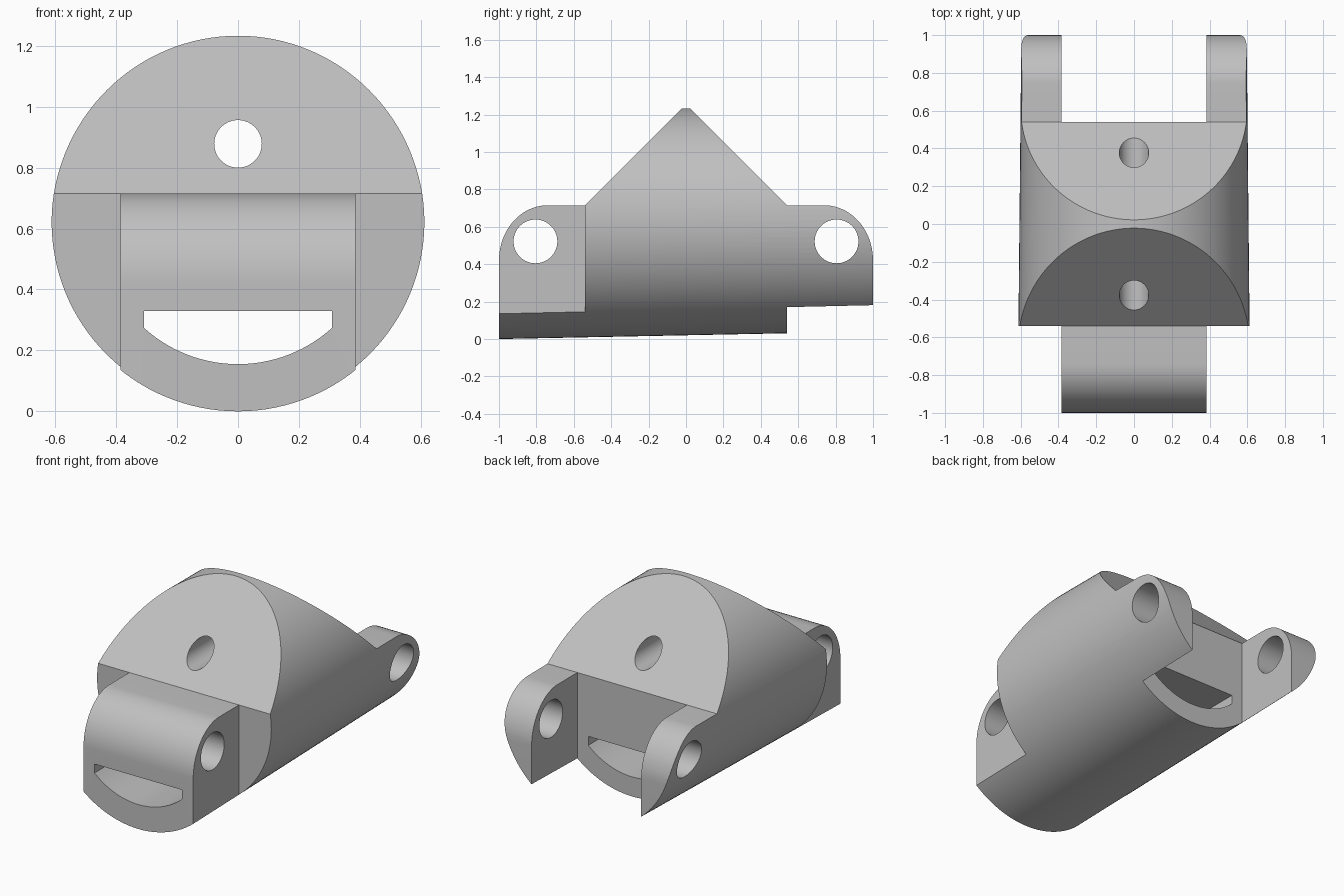
import bpy, bmesh
from math import sin, cos, pi, radians, sqrt

if "Cube" in bpy.data.objects:
    bpy.data.objects.remove(bpy.data.objects["Cube"], do_unlink=True)

TOP = 1.233        # level crown line of the tapered barrel
SHOULDER = 0.54    # where the sloped faces end and the lugs begin
DECK = 0.715       # height of the lug tops
LUG = 0.385        # half width of the hinge tongue and fork gap


def loft(name, rings):
    """Closed solid skinned through rings of equal length."""
    bm = bmesh.new()
    rows = [[bm.verts.new(p) for p in ring] for ring in rings]
    n = len(rows[0])
    for a, b in zip(rows, rows[1:]):
        for i in range(n):
            j = (i + 1) % n
            bm.faces.new((a[i], a[j], b[j], b[i]))
    bm.faces.new(rows[0])
    bm.faces.new(rows[-1])
    bmesh.ops.recalc_face_normals(bm, faces=bm.faces)
    mesh = bpy.data.meshes.new(name)
    bm.to_mesh(mesh)
    bm.free()
    obj = bpy.data.objects.new(name, mesh)
    bpy.context.collection.objects.link(obj)
    return obj


def circle(u, v, r, n):
    return [(u + r * cos(2 * pi * i / n), v + r * sin(2 * pi * i / n)) for i in range(n)]


def along_x(name, profile, x0, x1):
    return loft(name, [[(x, y, z) for y, z in profile] for x in (x0, x1)])


def along_y(name, profile, y0, y1):
    return loft(name, [[(x, y, z) for x, z in profile] for y in (y0, y1)])


def box(name, x0, x1, y0, y1):
    return along_y(name, [(x0, -1), (x1, -1), (x1, 2), (x0, 2)], y0, y1)


def combine(target, cutter, operation):
    cutter.hide_render = True
    mod = target.modifiers.new("cut", 'BOOLEAN')
    mod.operation, mod.solver, mod.object = operation, 'EXACT', cutter
    bpy.context.view_layer.objects.active = target
    bpy.ops.object.modifier_apply(modifier=mod.name)
    bpy.data.objects.remove(cutter, do_unlink=True)


# Slightly tapered round barrel with a level top line
rings = []
for y in (-1.1, 1.1):
    r = 0.6065 - 0.01 * y
    rings.append([(x, y, z) for x, z in circle(0, TOP - r, r, 128)])
body = loft("hinge_body", rings)

# Side silhouette: rounded lug ends and a roof-shaped middle
rx, rz, steps = 0.26, 0.295, 20
back = [(1 - rx + rx * cos(a), DECK - rz + rz * sin(a))
        for a in (pi / 2 * i / steps for i in range(steps + 1))]
back.append((SHOULDER, DECK))
half = [(1, -0.5)] + back
profile = half + [(0, DECK + SHOULDER)] + [(-y, z) for y, z in reversed(half)]
combine(body, along_x("silhouette", profile, -1, 1), 'INTERSECT')

# Front tongue shoulders and rear fork gap
for side in (-1, 1):
    x0, x1 = sorted((side * LUG, side * 1.5))
    combine(body, box("tongue_side", x0, x1, -1.5, -SHOULDER), 'DIFFERENCE')
combine(body, box("fork_gap", -LUG, LUG, SHOULDER, 1.5), 'DIFFERENCE')

# Hinge pin holes through the tongue and the fork
for y in (-0.805, 0.805):
    combine(body, along_x("pin_hole", circle(y, 0.522, 0.117, 64), -1, 1), 'DIFFERENCE')

# Upper cord hole running the whole length
combine(body, along_y("cord_hole", circle(0, 0.878, 0.078, 64), -1.5, 1.5), 'DIFFERENCE')

# Lower strap slot with a curved floor
w, arc_r, arc_z = 0.308, 0.46, 0.615
xs = [-w + 2 * w * i / 32 for i in range(33)]
slot = [(x, arc_z - sqrt(arc_r ** 2 - x ** 2)) for x in xs] + [(w, 0.33), (-w, 0.33)]
combine(body, along_y("strap_slot", slot, -1.5, 1.5), 'DIFFERENCE')

# Single grey finish
grey = bpy.data.materials.new("plain_grey")
grey.use_nodes = True
colour = (0.53, 0.53, 0.53, 1)
grey.diffuse_color = colour
grey.node_tree.nodes["Principled BSDF"].inputs["Base Color"].default_value = colour
body.data.materials.clear()
body.data.materials.append(grey)
for poly in body.data.polygons:
    poly.material_index = 0

# Smooth curves, crisp edges
bpy.ops.object.select_all(action='DESELECT')
body.select_set(True)
bpy.context.view_layer.objects.active = body
bpy.ops.object.shade_smooth_by_angle(angle=radians(25))
